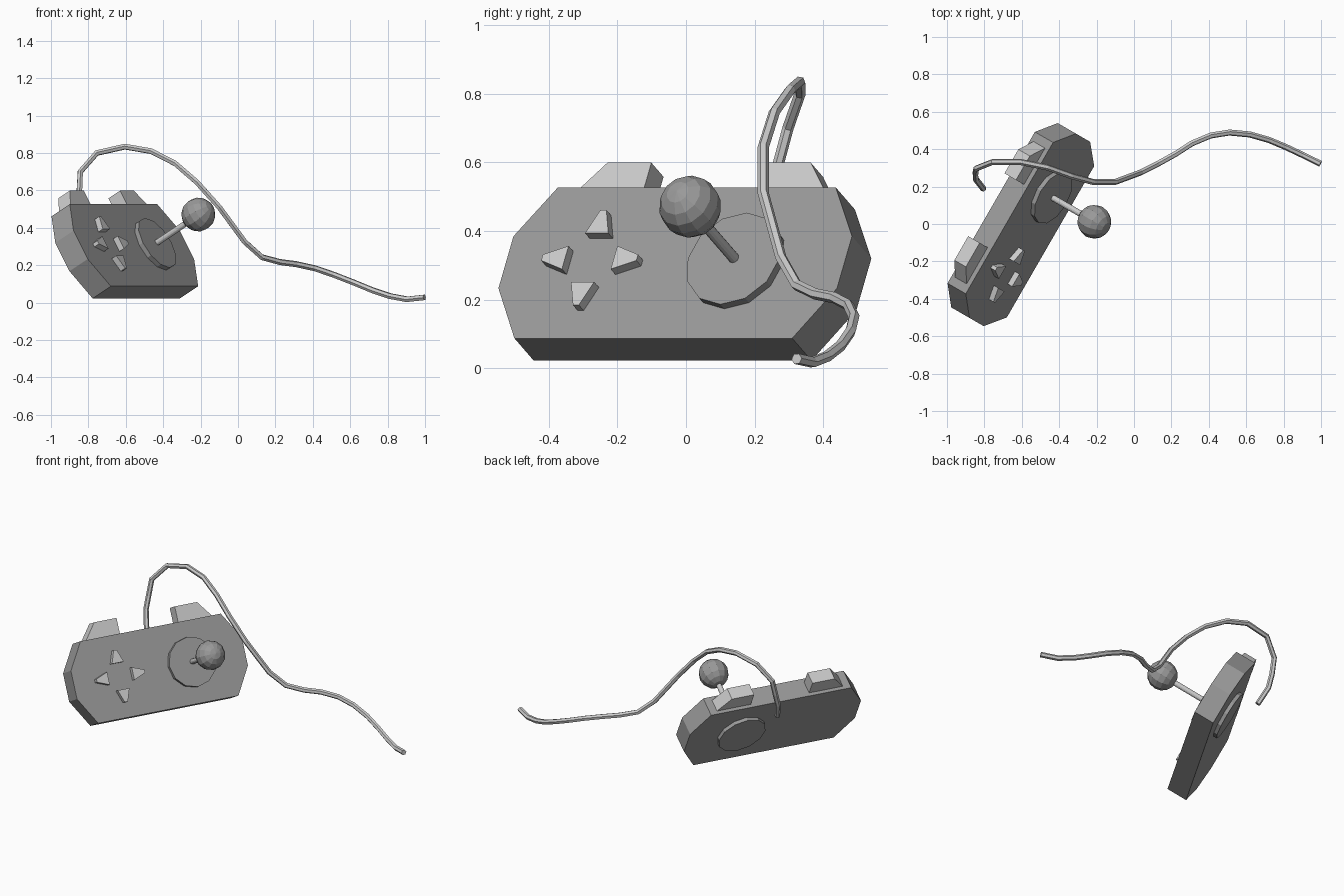
import bpy, bmesh
from math import pi
from mathutils import Matrix, Vector

if "Cube" in bpy.data.objects:
    bpy.data.objects.remove(bpy.data.objects["Cube"])

# Controller frame: turned 60 degrees about z, face leaning back 30 degrees,
# origin at the middle of the front face (local x = length, y = up, z = out)
FRAME = (Matrix.Translation((-0.556, -0.032, 0.307))
         @ Matrix.Rotation(pi / 3, 4, 'Z') @ Matrix.Rotation(pi / 3, 4, 'X'))

DARK = bpy.data.materials.new("dark_grey")
DARK.diffuse_color = (0.32, 0.32, 0.32, 1)
DARK.use_nodes = True
DARK.node_tree.nodes["Principled BSDF"].inputs["Base Color"].default_value = DARK.diffuse_color


def add_object(name, bm, material=None):
    bmesh.ops.recalc_face_normals(bm, faces=bm.faces)
    mesh = bpy.data.meshes.new(name)
    bm.to_mesh(mesh)
    bm.free()
    if material:
        mesh.materials.append(material)
    ob = bpy.data.objects.new(name, mesh)
    ob.matrix_world = FRAME
    bpy.context.collection.objects.link(ob)
    return ob


def prism(name, outline, back, front, material=None):
    bm = bmesh.new()
    rings = [[bm.verts.new((x, y, z)) for x, y in outline] for z in (back, front)]
    for ring in rings:
        bm.faces.new(ring)
    n = len(outline)
    for i in range(n):
        j = (i + 1) % n
        bm.faces.new((rings[0][i], rings[0][j], rings[1][j], rings[1][i]))
    return add_object(name, bm, material)


def cylinder(name, x, y, back, front, radius, sides, material=None):
    bm = bmesh.new()
    bmesh.ops.create_cone(bm, cap_ends=True, segments=sides, radius1=radius,
                          radius2=radius, depth=front - back,
                          matrix=Matrix.Translation((x, y, (back + front) / 2)))
    return add_object(name, bm, material)


# Body: stretched octagon slab
half = [(0.467, -0.253), (0.569, -0.085), (0.569, 0.09), (0.467, 0.254)]
prism("body", half + [(-x, y) for x, y in reversed(half)], -0.13, 0, DARK)

# Round stick housing passing through the body, stick and ball
SX = 0.21
cylinder("stick_housing", SX, 0, -0.153, 0.026, 0.154, 12, DARK)
cylinder("stick_shaft", SX, 0.002, 0.0, 0.27, 0.0165, 12)
bm = bmesh.new()
bmesh.ops.create_uvsphere(bm, u_segments=12, v_segments=8, radius=0.091,
                          matrix=Matrix.Translation((SX, 0.004, 0.321)))
add_object("stick_ball", bm, DARK)

# Direction buttons: four blunt triangles pointing outwards
arrow = [(-0.039, 0.082), (0.039, 0.082), (0.010, 0.16), (-0.010, 0.16)]
for i, side in enumerate(("up", "left", "down", "right")):
    rot = Matrix.Rotation(i * pi / 2, 2)
    pts = [rot @ Vector(p) + Vector((-0.271, 0)) for p in arrow]
    prism("direction_button_" + side, pts, -0.01, 0.032)

# Shoulder buttons: sloped on the outer side
shoulder = [(0.194, 0.24), (0.43, 0.24), (0.342, 0.352), (0.194, 0.352)]
for side, s in (("left", -1), ("right", 1)):
    prism("shoulder_button_" + side, [(s * x, y) for x, y in shoulder], -0.108, -0.026)

# Cable
path = [(-.805, .188, .415), (-.846, .24, .52), (-.848, .27, .6), (-.843, .297, .70),
        (-.755, .332, .80), (-.605, .331, .834), (-.465, .303, .81), (-.337, .257, .745),
        (-.22, .225, .644), (-.1, .225, .51), (.037, .276, .324), (.128, .322, .243),
        (.225, .376, .217), (.31, .431, .206), (.41, .473, .184), (.51, .489, .15),
        (.618, .479, .108), (.72, .45, .066), (.813, .411, .035), (.904, .368, .018),
        (.997, .322, .028)]
curve = bpy.data.curves.new("cable", 'CURVE')
curve.dimensions = '3D'
curve.bevel_depth = 0.0165
curve.bevel_resolution = 1
curve.use_fill_caps = True
spline = curve.splines.new('POLY')
spline.use_smooth = False
spline.points.add(len(path) - 1)
for p, co in zip(spline.points, path):
    p.co = (*co, 1)
bpy.context.collection.objects.link(bpy.data.objects.new("cable", curve))
